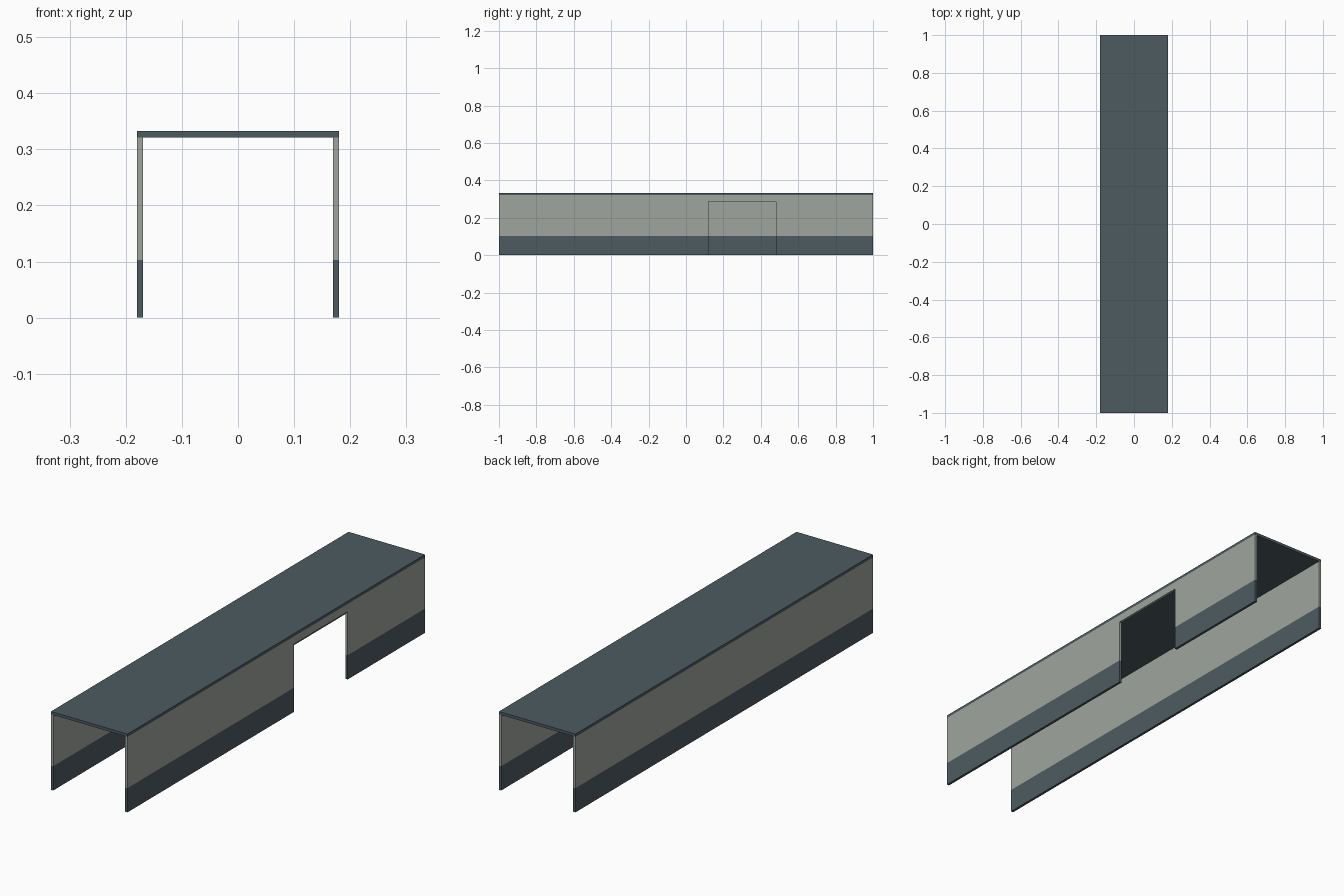
import bpy
import bmesh

if "Cube" in bpy.data.objects:
    bpy.data.objects.remove(bpy.data.objects["Cube"])

HALF_W, HALF_L = 0.18, 1.0        # outer half width and half length
WALL_T = 0.011                    # wall thickness
BAND_Z, ROOF_Z, TOP_Z = 0.103, 0.321, 0.333
DOOR_Y0, DOOR_Y1, DOOR_Z = 0.12, 0.48, 0.288


def material(name, color):
    mat = bpy.data.materials.new(name)
    mat.diffuse_color = (*color, 1.0)
    mat.use_nodes = True
    mat.node_tree.nodes["Principled BSDF"].inputs["Base Color"].default_value = mat.diffuse_color
    return mat


slate = material("slate blue grey", (0.075, 0.105, 0.12))
stone = material("pale stone grey", (0.352, 0.376, 0.342))


def slab(name, x0, x1, outline, mats, split_z=None):
    """Extrude a y-z outline from x0 to x1; faces below split_z get the second material."""
    bm = bmesh.new()
    face = bm.faces.new([bm.verts.new((x0, y, z)) for y, z in outline])
    ext = bmesh.ops.extrude_face_region(bm, geom=[face], use_keep_orig=True)
    verts = [g for g in ext["geom"] if isinstance(g, bmesh.types.BMVert)]
    bmesh.ops.translate(bm, verts=verts, vec=(x1 - x0, 0, 0))
    if split_z is not None:
        bmesh.ops.bisect_plane(bm, geom=bm.verts[:] + bm.edges[:] + bm.faces[:],
                               plane_co=(0, 0, split_z), plane_no=(0, 0, 1))
        for f in bm.faces:
            f.material_index = int(f.calc_center_median().z < split_z)
    bmesh.ops.recalc_face_normals(bm, faces=bm.faces[:])
    mesh = bpy.data.meshes.new(name)
    bm.to_mesh(mesh)
    bm.free()
    for m in mats:
        mesh.materials.append(m)
    obj = bpy.data.objects.new(name, mesh)
    bpy.context.collection.objects.link(obj)
    return obj


# Flat roof
slab("roof", -HALF_W, HALF_W,
     [(-HALF_L, ROOF_Z), (HALF_L, ROOF_Z), (HALF_L, TOP_Z), (-HALF_L, TOP_Z)], [slate])

# Plain left wall with dark lower band
slab("left_wall", -HALF_W, -HALF_W + WALL_T,
     [(-HALF_L, 0), (HALF_L, 0), (HALF_L, ROOF_Z), (-HALF_L, ROOF_Z)],
     [stone, slate], BAND_Z)

# Right wall with a doorway open to the ground
slab("right_wall", HALF_W - WALL_T, HALF_W,
     [(-HALF_L, 0), (DOOR_Y0, 0), (DOOR_Y0, DOOR_Z), (DOOR_Y1, DOOR_Z),
      (DOOR_Y1, 0), (HALF_L, 0), (HALF_L, ROOF_Z), (-HALF_L, ROOF_Z)],
     [stone, slate], BAND_Z)
